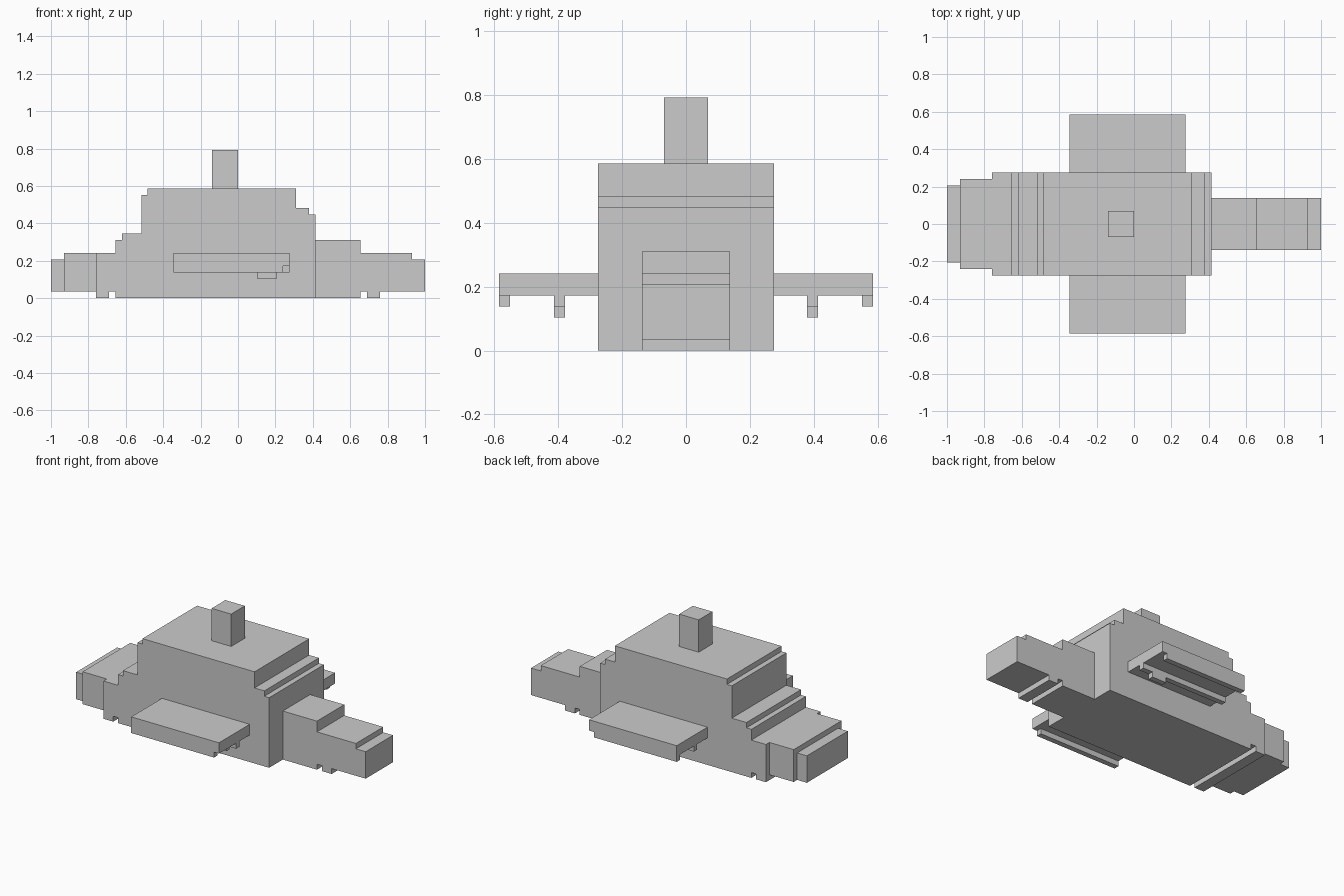
import bpy

if "Cube" in bpy.data.objects:
    bpy.data.objects.remove(bpy.data.objects["Cube"])

U = 1 / 29  # size of one block of the model's grid


def make(name, verts, faces):
    mesh = bpy.data.meshes.new(name)
    mesh.from_pydata([tuple(c * U for c in v) for v in verts], [], faces)
    mesh.update()
    obj = bpy.data.objects.new(name, mesh)
    bpy.context.collection.objects.link(obj)
    return obj


def prism(name, profile, half_width):
    """Extrude a counter-clockwise x-z outline symmetrically along y."""
    n = len(profile)
    verts = [(x, s * half_width, z) for s in (-1, 1) for x, z in profile]
    faces = [tuple(range(n)), tuple(reversed(range(n, 2 * n)))]
    for i in range(n):
        j = (i + 1) % n
        faces.append((i, n + i, n + j, j))
    return make(name, verts, faces)


def mirrored_box(name, x0, x1, y0, y1, z0, z1):
    """Box on the +y side, mirrored to -y."""
    verts = [(x, y, z) for z in (z0, z1)
             for x, y in ((x0, y0), (x1, y0), (x1, y1), (x0, y1))]
    faces = [(3, 2, 1, 0), (4, 5, 6, 7), (0, 1, 5, 4),
             (1, 2, 6, 5), (2, 3, 7, 6), (3, 0, 4, 7)]
    obj = make(name, verts, faces)
    obj.modifiers.new("Mirror", "MIRROR").use_axis = (False, True, False)
    return obj


# main body with stepped ends and a front skid
prism("body", [(-22, 0), (-20, 0), (-20, 1), (-19, 1), (-19, 0), (12, 0),
               (12, 13), (11, 13), (11, 14), (9, 14), (9, 17), (-14, 17),
               (-14, 16), (-15, 16), (-15, 10), (-18, 10), (-18, 9),
               (-19, 9), (-19, 7), (-22, 7)], 8)

# narrowing nose
prism("nose_base", [(-27, 1), (-22, 1), (-22, 7), (-27, 7)], 7)
prism("nose_tip", [(-29, 1), (-27, 1), (-27, 6), (-29, 6)], 6)

# stepped narrow tail with its skid
prism("tail", [(12, 0), (19, 0), (19, 1), (20, 1), (20, 0), (22, 0), (22, 1),
               (29, 1), (29, 6), (27, 6), (27, 7), (19, 7), (19, 9), (12, 9)], 4)

# post on the roof
prism("roof_post", [(-4, 17), (0, 17), (0, 23), (-4, 23)], 2)

# side wings with hanging outer lip, inner rail and rail tab
mirrored_box("wing", -10, 8, 8, 17, 5, 7)
mirrored_box("wing_lip", -10, 7, 16, 17, 4, 5)
mirrored_box("wing_rail", -10, 8, 11, 12, 4, 5)
mirrored_box("rail_tab", 3, 6, 11, 12, 3, 4)
